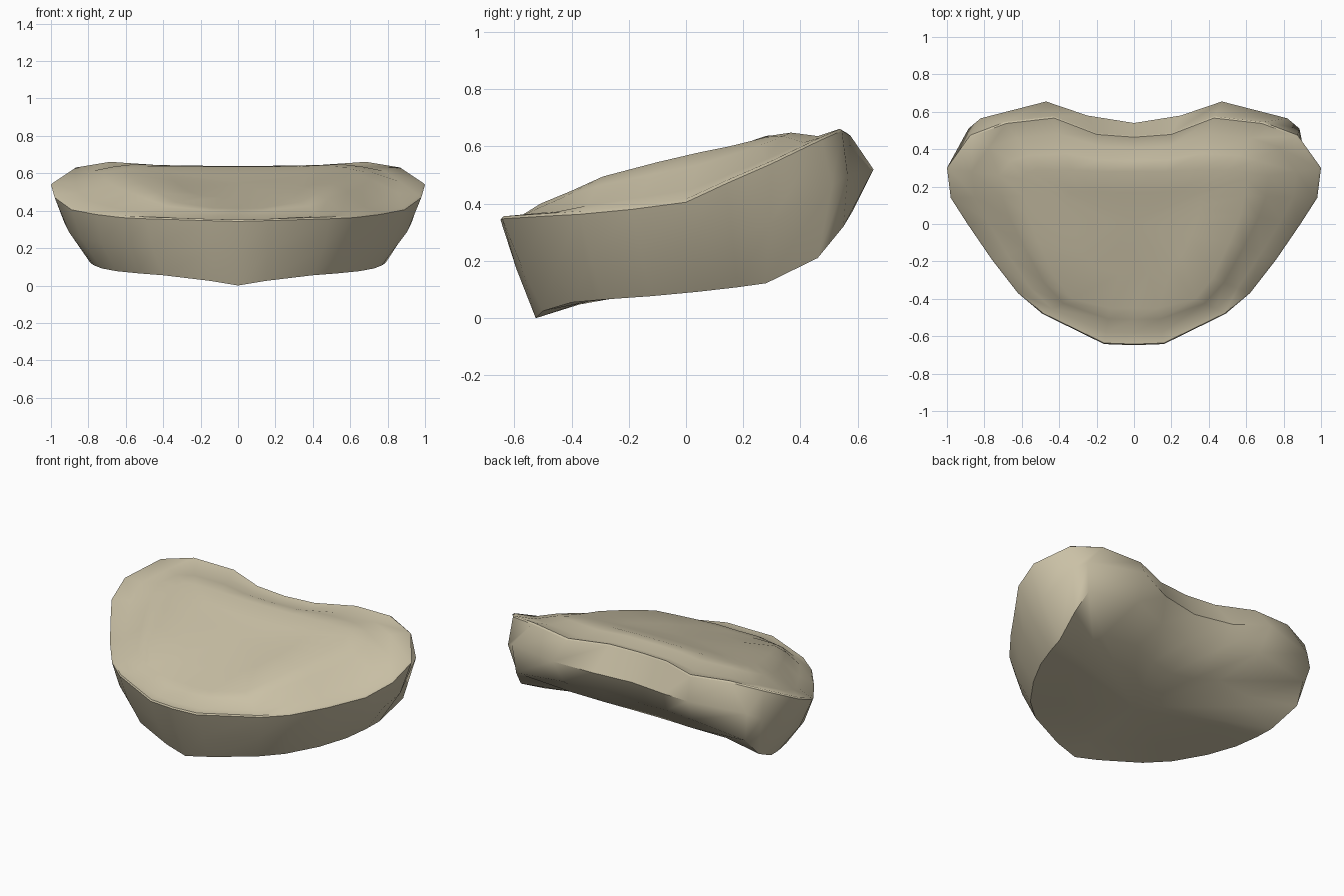
import bpy
from mathutils import Vector

if "Cube" in bpy.data.objects:
    bpy.data.objects.remove(bpy.data.objects["Cube"])

clay = bpy.data.materials.new("warm beige")
clay.diffuse_color = (0.59, 0.53, 0.38, 1)
clay.use_nodes = True
clay.node_tree.nodes["Principled BSDF"].inputs["Base Color"].default_value = clay.diffuse_color

# Half outlines on the +x side, from front centre round to back centre
RIM = [(0, -.648, .343), (.16, -.642, .347), (.49, -.48, .357), (.62, -.37, .363),
       (.76, -.19, .38), (.89, 0, .405), (.98, .14, .47), (1, .3, .54),
       (.875, .475, .624), (.69, .545, .655), (.43, .575, .637), (.2, .485, .628), (0, .47, .624)]
BASE = [(0, -.525, 0), (.15, -.5, .025), (.4, -.4, .055), (.53, -.29, .065),
        (.65, -.12, .077), (.73, .04, .092), (.77, .18, .108), (.79, .28, .122),
        (.83, .46, .21), (.8, .55, .32), (.45, .58, .37), (.22, .51, .34), (0, .48, .32)]
PLATEAU = [(0, -.45, .412), (.13, -.45, .415), (.33, -.4, .445), (.42, -.29, .495),
           (.51, -.1, .545), (.57, .05, .58), (.59, .15, .6), (.6, .24, .622),
           (.57, .28, .633), (.5, .29, .637), (.33, .29, .637), (.17, .28, .637), (0, .28, .637)]
BACK_BULGE = [(.885, .51, .46), (.82, .565, .5), (.47, .655, .52), (.25, .58, .48), (0, .54, .47)]

rim, base, plateau = ([Vector(p) for p in r] for r in (RIM, BASE, PLATEAU))


def blend(a, b, t, lift=0):
    return [p.lerp(q, t) + Vector((0, 0, lift)) for p, q in zip(a, b)]


def shrink(ring, s, height):
    """Scale an outline inwards and lay it on a sloping surface."""
    return [Vector((p.x * s, p.y * s, height(p.y * s))) for p in ring]


def loft(name, rings, centre, flip):
    """Skin mirrored half rings, then close the last one to a centre point."""
    verts, faces = [], []
    for half in rings:
        verts += half + [Vector((-p.x, p.y, p.z)) for p in half[-2:0:-1]]
    n = 2 * len(rings[0]) - 2
    for r in range(len(rings) - 1):
        for i in range(n):
            a, b = r * n + i, r * n + (i + 1) % n
            faces.append((a, b, b + n, a + n))
    start = (len(rings) - 1) * n
    verts.append(Vector(centre))
    for i in range(n):
        faces.append((start + i, start + (i + 1) % n, len(verts) - 1))
    if flip:
        faces = [f[::-1] for f in faces]
    me = bpy.data.meshes.new(name)
    me.from_pydata(verts, [], faces)
    me.materials.append(clay)
    ob = bpy.data.objects.new(name, me)
    bpy.context.collection.objects.link(ob)
    bpy.ops.object.select_all(action='DESELECT')
    ob.select_set(True)
    bpy.context.view_layer.objects.active = ob
    bpy.ops.object.shade_smooth_by_angle(angle=0.75)


# Outer shell: rim, bulging wall, bottom edge and underside
wall = blend(rim, base, .5)
wall = [Vector((p.x * 1.035, p.y * 1.01, p.z)) for p in wall[:8]] + [Vector(p) for p in BACK_BULGE]
under = shrink(base, .68, lambda y: .097 + .115 * y + .4 * max(0, y - .22))
loft("shell", [rim, wall, base, under], (0, 0, .097), True)

# Raised cushion: thin lip, sloping border, shoulder and dished, tilted top
lip = blend(rim, plateau, .03, .007)
foot = blend(rim, plateau, .33, -.013)
shoulder = blend(rim, plateau, .7, .006)
inner = shrink(plateau, .6, lambda y: .55 + .29 * y)
loft("cushion", [rim, lip, foot, shoulder, plateau, inner], (0, 0, .548), False)
